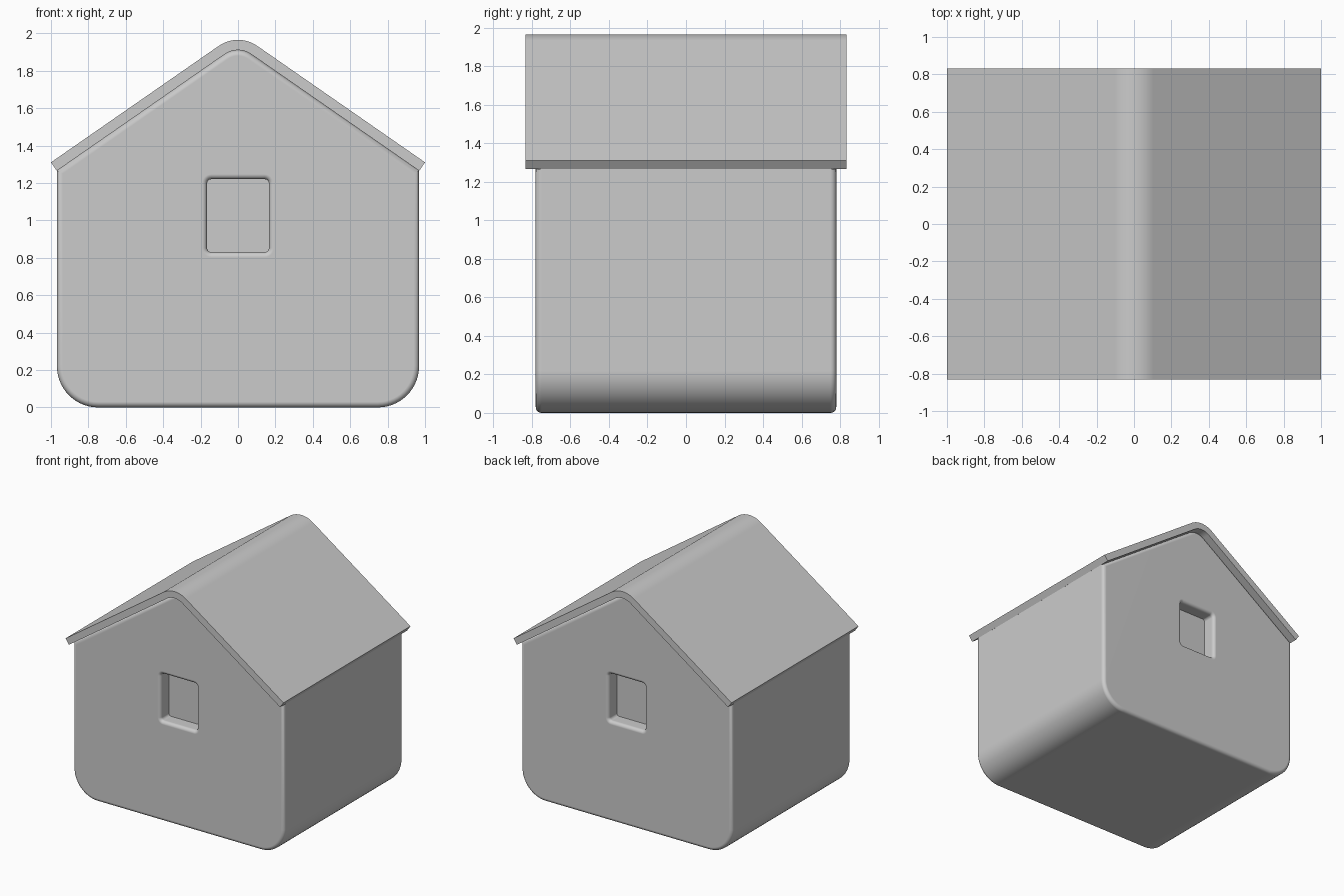
import bpy, bmesh
from math import sin, cos, pi, atan

if "Cube" in bpy.data.objects:
    bpy.data.objects.remove(bpy.data.objects["Cube"])

SLOPE = 0.694
A = atan(SLOPE)          # roof pitch
RIDGE_Z = 1.785          # centre of the rounded ridge
R_OUT, R_IN = 0.18, 0.125


def arc(cx, cz, r, a0, a1, n):
    return [(cx + r * cos(a0 + (a1 - a0) * i / n), cz + r * sin(a0 + (a1 - a0) * i / n))
            for i in range(n + 1)]


def loft(name, rings):
    """Closed solid through rings of equal point count."""
    bm = bmesh.new()
    vs = [[bm.verts.new(p) for p in ring] for ring in rings]
    n = len(vs[0])
    for a, b in zip(vs, vs[1:]):
        for i in range(n):
            j = (i + 1) % n
            bm.faces.new((a[i], a[j], b[j], b[i]))
    bm.faces.new(vs[0])
    bm.faces.new(vs[-1])
    bmesh.ops.recalc_face_normals(bm, faces=bm.faces)
    me = bpy.data.meshes.new(name)
    bm.to_mesh(me)
    bm.free()
    ob = bpy.data.objects.new(name, me)
    bpy.context.collection.objects.link(ob)
    return ob


def prism(name, profile, half):
    return loft(name, [[(x, y, z) for x, z in profile] for y in (-half, half)])


def select(ob):
    bpy.ops.object.select_all(action='DESELECT')
    ob.select_set(True)
    bpy.context.view_layer.objects.active = ob


def apply(ob, mod):
    select(ob)
    bpy.ops.object.modifier_apply(modifier=mod.name)


def finish(ob):
    select(ob)
    bpy.ops.object.shade_smooth_by_angle(angle=pi / 6)
    w = ob.modifiers.new("weighted", 'WEIGHTED_NORMAL')
    w.keep_sharp = True


def ridge(r):
    return arc(0, RIDGE_Z, r, pi / 2 - A, pi / 2 + A, 16)


# House body: rounded floor corners, rounded gable top
W, R = 0.968, 0.22
eave = RIDGE_Z + R_IN * cos(A) - (W - R_IN * sin(A)) * SLOPE
body = prism("house_body",
             arc(W - R, R, R, -pi / 2, 0, 14) + [(W, eave)] + ridge(R_IN)
             + [(-W, eave)] + arc(-W + R, R, R, pi, 1.5 * pi, 14), 0.78)
bev = body.modifiers.new("soft_rim", 'BEVEL')
bev.width, bev.segments = 0.03, 5
bev.limit_method, bev.angle_limit = 'ANGLE', pi / 3
apply(body, bev)


# Window recesses with flared rims, front and back
def window_ring(side, depth, grow):
    hx, hz, r = 0.165 + grow, 0.195 + grow, 0.022 + grow
    pts = []
    for k, (sx, sz) in enumerate(((1, 1), (-1, 1), (-1, -1), (1, -1))):
        pts += arc(sx * (hx - r), 1.025 + sz * (hz - r), r, k * pi / 2, (k + 1) * pi / 2, 6)
    return [(x, side * (0.78 - depth), z) for x, z in pts]


F = 0.027
for side in (-1, 1):
    steps = [(0.11, 0)] + [(F * (1 - sin(i * pi / 12)), F * (1 - cos(i * pi / 12)))
                           for i in range(7)] + [(-0.05, F)]
    cutter = loft("window_cutter", [window_ring(side, d, g) for d, g in steps])
    cutter.hide_render = True
    cut = body.modifiers.new("window", 'BOOLEAN')
    cut.operation, cut.object, cut.solver = 'DIFFERENCE', cutter, 'EXACT'
    apply(body, cut)
    bpy.data.objects.remove(cutter)
finish(body)

# Roof: one bent sheet with a rounded ridge
outer_z = RIDGE_Z + R_OUT * cos(A) - (1 - R_OUT * sin(A)) * SLOPE
t = R_OUT - R_IN
tip_x, tip_z = 1 - t * sin(A), outer_z - t * cos(A)
roof = prism("roof", [(1, outer_z)] + ridge(R_OUT) + [(-1, outer_z), (-tip_x, tip_z)]
             + ridge(R_IN)[::-1] + [(tip_x, tip_z)], 0.832)
finish(roof)
